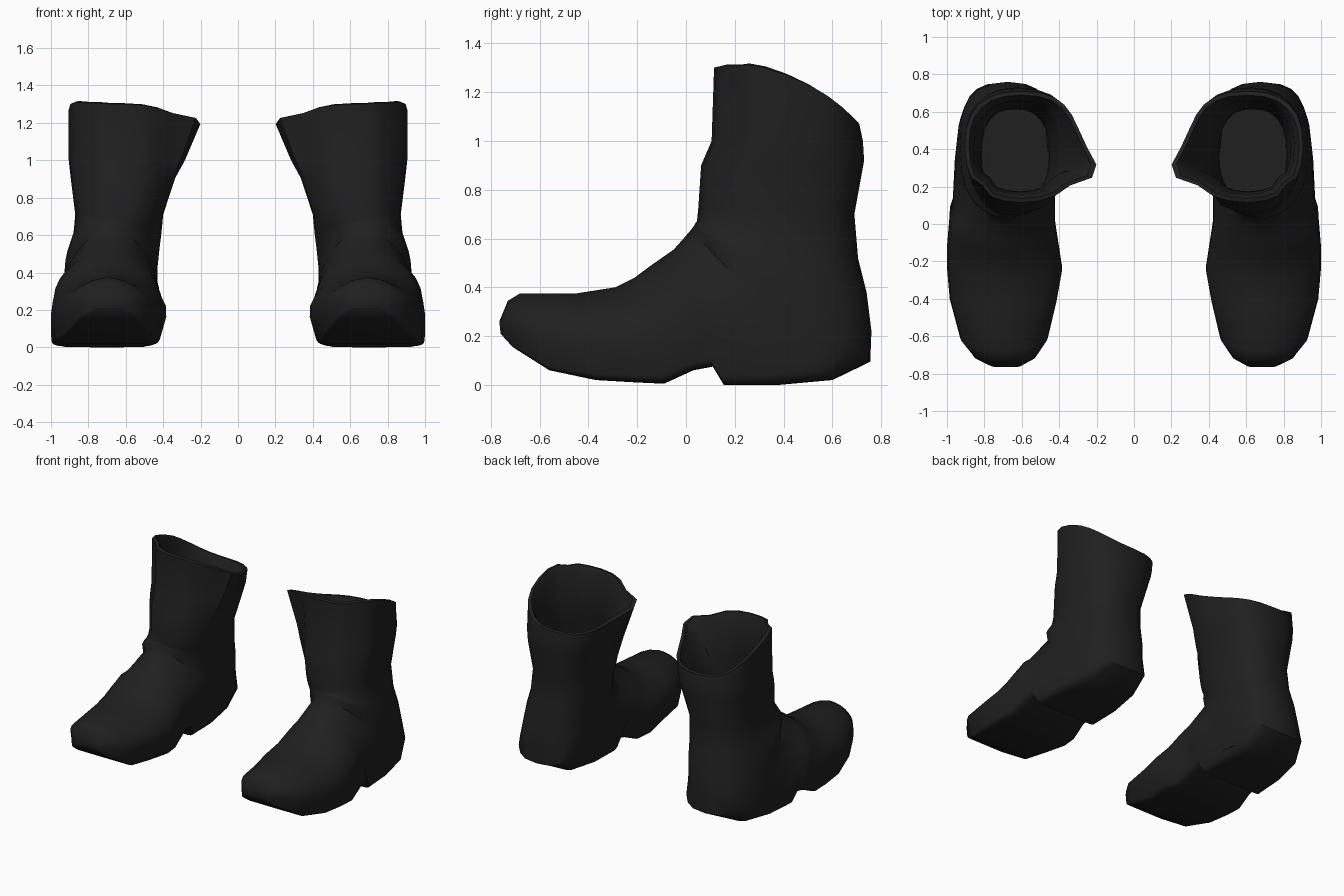
import bpy
import bmesh
from math import sin, cos, tau, exp, radians

default = bpy.data.objects.get("Cube")
if default:
    bpy.data.objects.remove(default)

SIDES = 24
GROOVES = (3, 21)          # ring points that sink in beside the tongue
FLARES = (.02, .05, .12)   # inner flap on the top three sections

# Sections from toe to rim, fanning round the ankle:
# front y, front z, back y, back z, inner x, outer x, squareness at the sole
STATIONS = [
    (-.765, .26, -.76, .21, .61, .76, .12),
    (-.73, .345, -.71, .155, .53, .85, .12),
    (-.68, .375, -.56, .06, .46, .93, .12),
    (-.45, .375, -.37, .02, .40, .985, .17),
    (-.29, .40, -.2, .01, .37, 1, .17),
    (-.21, .44, -.09, .005, .385, 1, .17),
    (-.15, .485, .03, .06, .40, .99, .17),
    (-.1, .52, .11, .075, .41, .985, .17),
    (-.05, .555, .155, 0, .41, .97, .17),
    (-.01, .60, .38, 0, .41, .96, .2),
    (.02, .635, .6, .02, .42, .94, .3),
    (.035, .655, .755, .095, .43, .93, .65),
    (.04, .665, .76, .22, .43, .92, .8),
    (.045, .67, .74, .38, .42, .90, .8),
    (.047, .69, .705, .52, .41, .88, .8),
    (.05, .72, .69, .7, .40, .87, .8),
    (.062, .90, .73, .92, .345, .895, .8),
    (.105, 1, .725, 1, .32, .905, .8),
    (.115, 1.3, .71, 1.07, .30, .905, .8),
]


def power(value, p):
    """Signed power used for the rounded-square sections."""
    return (1 if value >= 0 else -1) * abs(value) ** p


def section(station, flare, rim):
    """Points of one ring between its front and back profile points."""
    ay, az, by, bz, inner, outer, square = station
    points = []
    for i in range(SIDES):
        a = tau * i / SIDES
        p = square if cos(a) < 0 else .85
        u, v = power(sin(a), p), power(cos(a), p)
        if flare and i in GROOVES:
            u, v = u * .93, v * .93
        t = (1 - v) / 2
        if square < .4:
            t **= .72   # foot is widest low down
        x = (inner + outer) / 2 + u * (outer - inner) / 2
        y = ay + t * (by - ay)
        z = az + t * (bz - az)
        if .15 < square < .4 and u < 0:
            x -= .06 * u * t ** 3   # sole tucked under on the inner side
        x -= flare * exp(-((a - radians(293)) / .42) ** 2)
        if rim:
            z += (.085 if sin(a) > 0 else -.03) * sin(a) ** 2
        points.append((x, y, z))
    return points


def inset(points, factor, drop):
    """Shrink a ring about its centre and lower it."""
    cx = sum(q[0] for q in points) / SIDES
    cy = sum(q[1] for q in points) / SIDES
    return [(cx + (x - cx) * factor, cy + (y - cy) * factor, z - drop)
            for x, y, z in points]


def build_boot(name, side, material):
    plain = len(STATIONS) - len(FLARES)
    flares = [0] * plain + list(FLARES)
    rings = [section(s, f, s is STATIONS[-1])
             for s, f in zip(STATIONS, flares)]

    # rolled rim, lining and insole
    ankle, calf, upper, rim = rings[-4:]
    rings += [inset(rim, .93, -.005), inset(rim, .85, .05),
              inset(upper, .78, 0), inset(calf, .78, 0), inset(ankle, .78, 0)]
    rings.append([(x, y, .06) for x, y, z in inset(ankle, .76, 0)])

    bm = bmesh.new()
    loops = [[bm.verts.new((side * x, y, z)) for x, y, z in ring]
             for ring in rings]
    for low, high in zip(loops, loops[1:]):
        for i in range(SIDES):
            j = (i + 1) % SIDES
            bm.faces.new((low[i], low[j], high[j], high[i]))
    bm.faces.new(loops[0])    # toe tip
    bm.faces.new(loops[-1])   # insole
    bmesh.ops.recalc_face_normals(bm, faces=bm.faces)

    mesh = bpy.data.meshes.new(name)
    bm.to_mesh(mesh)
    bm.free()
    mesh.materials.append(material)
    boot = bpy.data.objects.new(name, mesh)
    bpy.context.collection.objects.link(boot)

    bpy.ops.object.select_all(action='DESELECT')
    boot.select_set(True)
    bpy.context.view_layer.objects.active = boot
    bpy.ops.object.shade_smooth_by_angle(angle=radians(40))


# Black leather
leather = bpy.data.materials.new("black_leather")
leather.use_nodes = True
colour = (.014, .014, .014, 1)
leather.diffuse_color = colour
leather.node_tree.nodes["Principled BSDF"].inputs["Base Color"].default_value = colour

build_boot("left_boot", 1, leather)
build_boot("right_boot", -1, leather)
